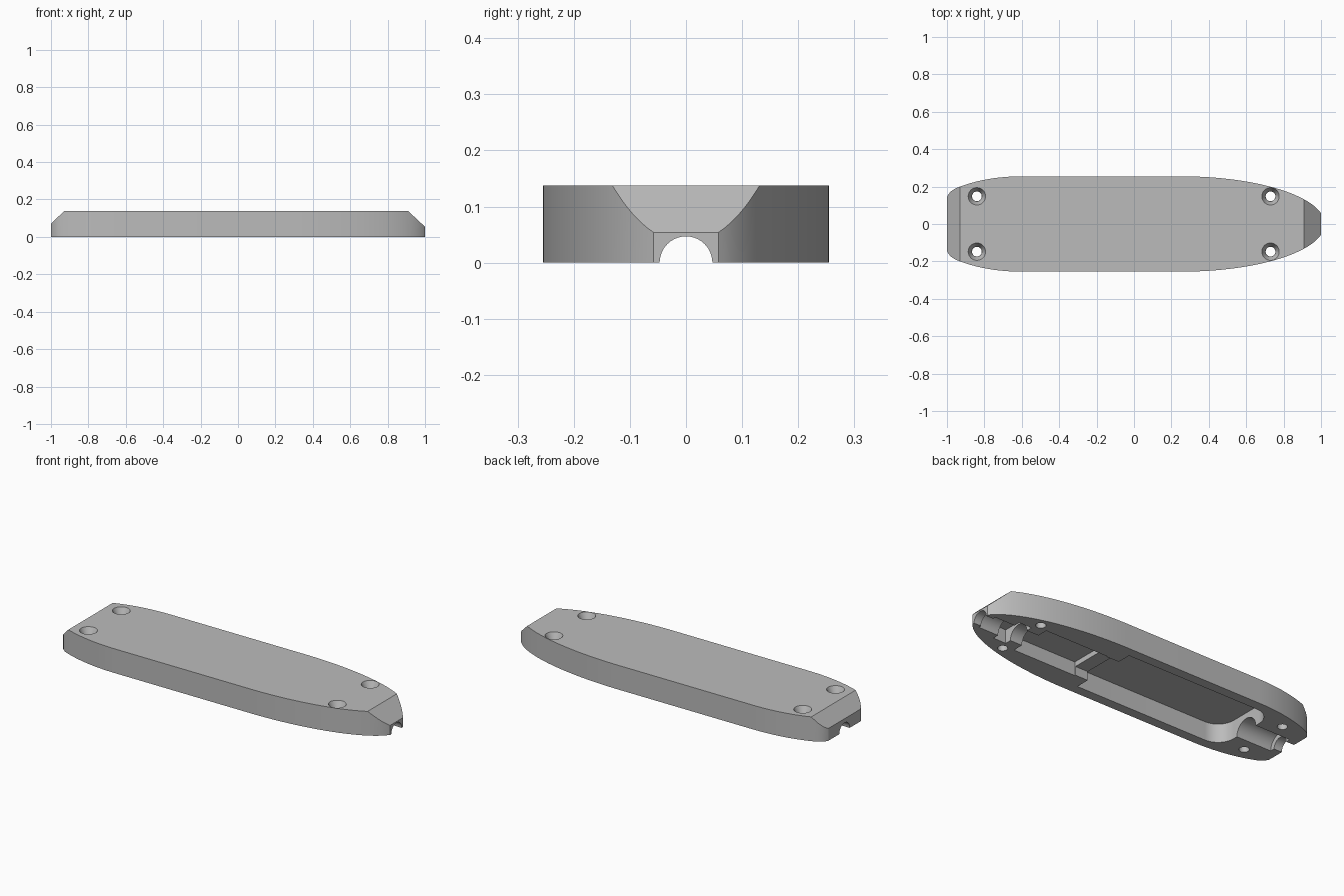
import bpy, bmesh, math
from mathutils import Matrix, Vector

cube = bpy.data.objects.get("Cube")
if cube:
    bpy.data.objects.remove(cube, do_unlink=True)

HEIGHT, HALF_WIDTH = 0.138, 0.255

grey = bpy.data.materials.new("plain_grey")
grey.use_nodes = True
COLOUR = (0.5, 0.5, 0.5, 1)
grey.diffuse_color = COLOUR
grey.node_tree.nodes["Principled BSDF"].inputs["Base Color"].default_value = COLOUR


def make_object(name, bm):
    bmesh.ops.recalc_face_normals(bm, faces=bm.faces)
    mesh = bpy.data.meshes.new(name)
    bm.to_mesh(mesh)
    bm.free()
    mesh.materials.append(grey)
    obj = bpy.data.objects.new(name, mesh)
    bpy.context.collection.objects.link(obj)
    return obj


def prism(outline, z0, z1):
    bm = bmesh.new()
    face = bm.faces.new([bm.verts.new((x, y, z0)) for x, y in outline])
    top = bmesh.ops.extrude_face_region(bm, geom=[face])["geom"]
    verts = [v for v in top if isinstance(v, bmesh.types.BMVert)]
    bmesh.ops.translate(bm, verts=verts, vec=(0, 0, z1 - z0))
    return bm


def rounded_rect(x0, x1, half, radius, steps=10):
    # Square at the front end (x1), rounded at the rear end (x0)
    arc = [math.pi / 2 * i / steps for i in range(steps + 1)]
    side = [(x0 + radius * (1 - math.cos(a)), half - radius * (1 - math.sin(a))) for a in arc]
    side.append((x1, half))
    return side + [(x, -y) for x, y in reversed(side)]


def cone(r1, r2, depth, matrix, sides=40):
    bm = bmesh.new()
    bmesh.ops.create_cone(bm, cap_ends=True, segments=sides, radius1=r1, radius2=r2,
                          depth=depth, matrix=matrix)
    return bm


# Body outline: straight sides, long elliptical nose, blunter tail
side = [(-1, 0.145), (-0.993, 0.158), (-0.98, 0.173)]
for i in range(13):
    x = -0.96 + 0.36 * i / 12
    side.append((x, HALF_WIDTH * math.sqrt(1 - ((x + 0.6) / 0.532) ** 2)))
end_angle = math.asin(0.75 / 0.77)
for i in range(29):
    a = end_angle * i / 28
    side.append((0.25 + 0.77 * math.sin(a), HALF_WIDTH * math.cos(a)))
bm = prism(side + [(x, -y) for x, y in reversed(side)], 0, HEIGHT)

# Sloped cuts across the top of both ends
for p, q in (((1, 0.054), (0.91, HEIGHT)), ((-1, 0.07), (-0.93, HEIGHT))):
    normal = Vector((abs(q[1] - p[1]) * math.copysign(1, p[0]), 0, abs(q[0] - p[0])))
    cut = bmesh.ops.bisect_plane(bm, geom=bm.verts[:] + bm.edges[:] + bm.faces[:],
                                 plane_co=(p[0], 0, p[1]), plane_no=normal, clear_outer=True)
    rim = [e for e in cut["geom_cut"] if isinstance(e, bmesh.types.BMEdge)]
    bmesh.ops.holes_fill(bm, edges=rim, sides=0)
shell = make_object("handle_half_shell", bm)


def carve(bm):
    cutter = make_object("cutter", bm)
    cutter.hide_render = True
    mod = shell.modifiers.new("carve", "BOOLEAN")
    mod.operation, mod.solver, mod.object = "DIFFERENCE", "EXACT", cutter
    bpy.context.view_layer.objects.active = shell
    bpy.ops.object.modifier_apply(modifier=mod.name)
    bpy.data.objects.remove(cutter, do_unlink=True)


def pocket(x0, x1, half, depth, radius=0.0):
    if radius:
        outline = rounded_rect(x0, x1, half, radius)
    else:
        outline = [(x0, half), (x1, half), (x1, -half), (x0, -half)]
    carve(prism(outline, -0.05, depth))


def bore(x0, x1, radius):
    carve(cone(radius, radius, x1 - x0,
               Matrix.Translation(((x0 + x1) / 2, 0, 0)) @ Matrix.Rotation(math.pi / 2, 4, "Y")))


# Underside pockets: main bay, recessed rib, front bay, cord clamp slot
pocket(-0.73, 0.2, 0.2, 0.105, 0.1)
pocket(0.28, 0.675, 0.125, 0.078)
pocket(0.19, 0.29, 0.12, 0.05)
pocket(0.75, 0.83, 0.1, 0.077)

# Cord channels along the axis, narrowing at each end
bore(0.66, 0.955, 0.064)
bore(0.94, 1.05, 0.047)
bore(-0.95, -0.71, 0.073)
bore(-1.05, -0.94, 0.047)

# Countersunk screw holes
for x in (-0.84, 0.73):
    for y in (-0.148, 0.148):
        carve(cone(0.026, 0.026, 0.4, Matrix.Translation((x, y, 0.07)), 32))
        carve(cone(0.027, 0.047, 0.04, Matrix.Translation((x, y, HEIGHT - 0.019)), 32))

# Smooth the curved walls and keep the edges crisp
bpy.ops.object.select_all(action="DESELECT")
shell.select_set(True)
bpy.context.view_layer.objects.active = shell
bpy.ops.object.shade_smooth_by_angle(angle=math.radians(25))
